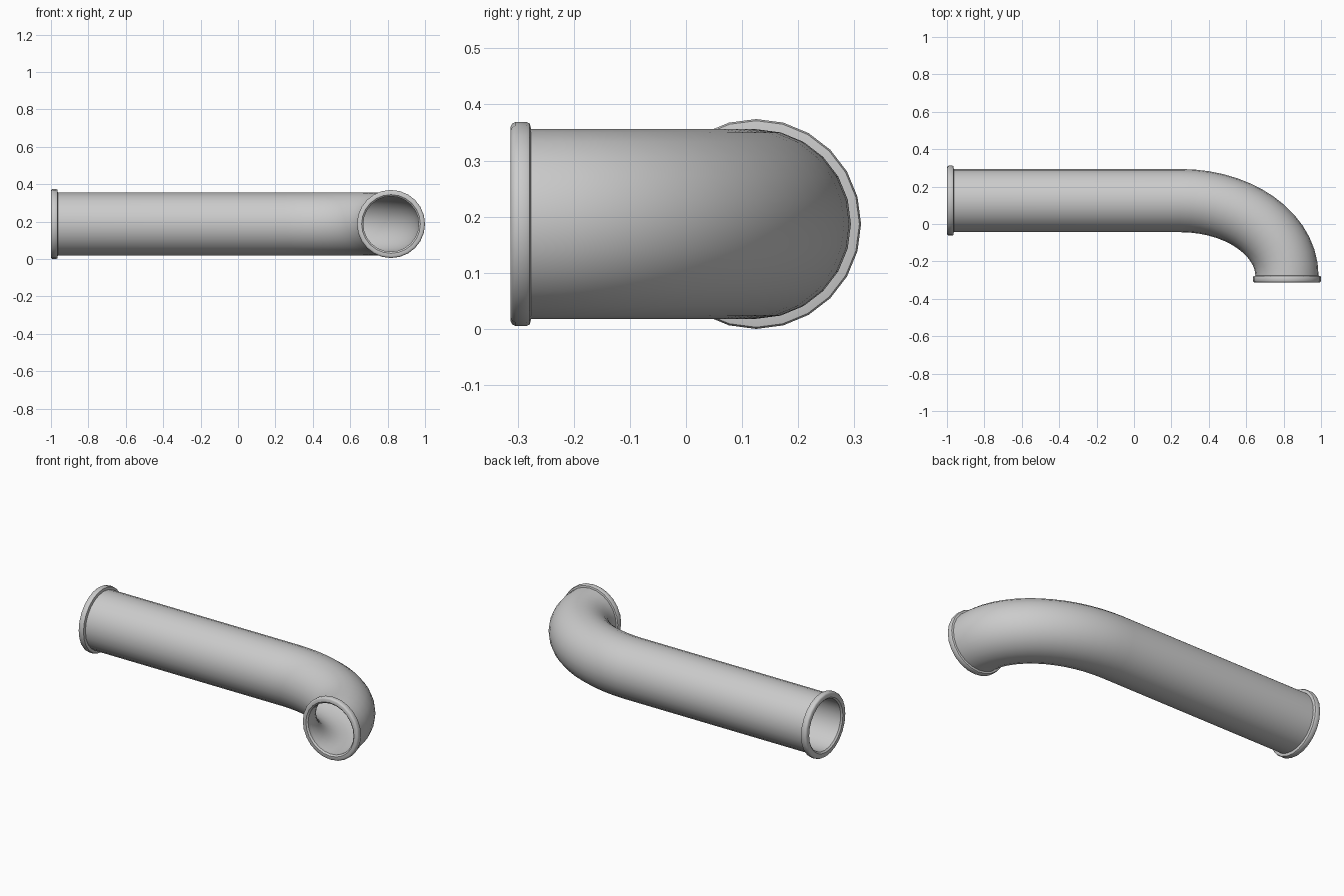
import bpy, bmesh, math
from mathutils import Vector

if "Cube" in bpy.data.objects:
    bpy.data.objects.remove(bpy.data.objects["Cube"])

SIDES = 24
Z = 0.187                      # height of the pipe axis
Y_MAIN, X_OUT = 0.125, 0.818   # axis of the long run and of the outlet
LEFT, FRONT = -1.0, -0.3125    # the two open ends
BEND_X, BEND_Y = 0.25, -0.278  # centre of the elliptical elbow
R_OUT, R_IN = 0.169, 0.149


def sweep(name, sections):
    """Closed skin through circular sections (x, y, heading, radius)."""
    bm = bmesh.new()
    rings = []
    for x, y, heading, r in sections:
        side = Vector((-math.sin(heading), math.cos(heading), 0))
        ring = []
        for i in range(SIDES):
            a = 2 * math.pi * i / SIDES
            p = Vector((x, y, Z)) + side * (r * math.cos(a))
            p.z += r * math.sin(a)
            ring.append(bm.verts.new(p))
        rings.append(ring)
    for k, ring in enumerate(rings):
        nxt = rings[(k + 1) % len(rings)]
        for i in range(SIDES):
            j = (i + 1) % SIDES
            bm.faces.new((ring[i], ring[j], nxt[j], nxt[i]))
    bmesh.ops.recalc_face_normals(bm, faces=bm.faces)
    me = bpy.data.meshes.new(name)
    bm.to_mesh(me)
    bm.free()
    ob = bpy.data.objects.new(name, me)
    bpy.context.collection.objects.link(ob)
    bpy.ops.object.select_all(action='DESELECT')
    ob.select_set(True)
    bpy.context.view_layer.objects.active = ob
    bpy.ops.object.shade_smooth_by_angle(angle=math.radians(40))
    return ob


# Pipe: straight run, elliptical elbow, short outlet, with wall thickness
path = [(LEFT + 0.01, Y_MAIN, 0.0)]
a, b = X_OUT - BEND_X, Y_MAIN - BEND_Y
STEPS = 14
for k in range(STEPS + 1):
    t = math.pi / 2 * k / STEPS
    heading = math.atan2(-b * math.sin(t), a * math.cos(t))
    path.append((BEND_X + a * math.sin(t), BEND_Y + b * math.cos(t), heading))
path.append((X_OUT, FRONT + 0.01, -math.pi / 2))
sweep("pipe", [(*p, R_OUT) for p in path] + [(*p, R_IN) for p in reversed(path)])


# Rounded end flanges: (distance from the open end, radius offset from rim)
def flange(name, rim, place):
    profile = [(0.008, R_IN - 0.001), (0.0, R_IN + 0.008), (0.0, rim - 0.009),
               (0.003, rim - 0.003), (0.009, rim), (0.028, rim),
               (0.034, rim - 0.003), (0.037, R_OUT - 0.002), (0.037, R_IN - 0.001)]
    sweep(name, [(*place(d), r) for d, r in profile])


flange("left_flange", 0.187, lambda d: (LEFT + d, Y_MAIN, 0.0))
flange("front_flange", 0.182, lambda d: (X_OUT, FRONT + d, -math.pi / 2))
